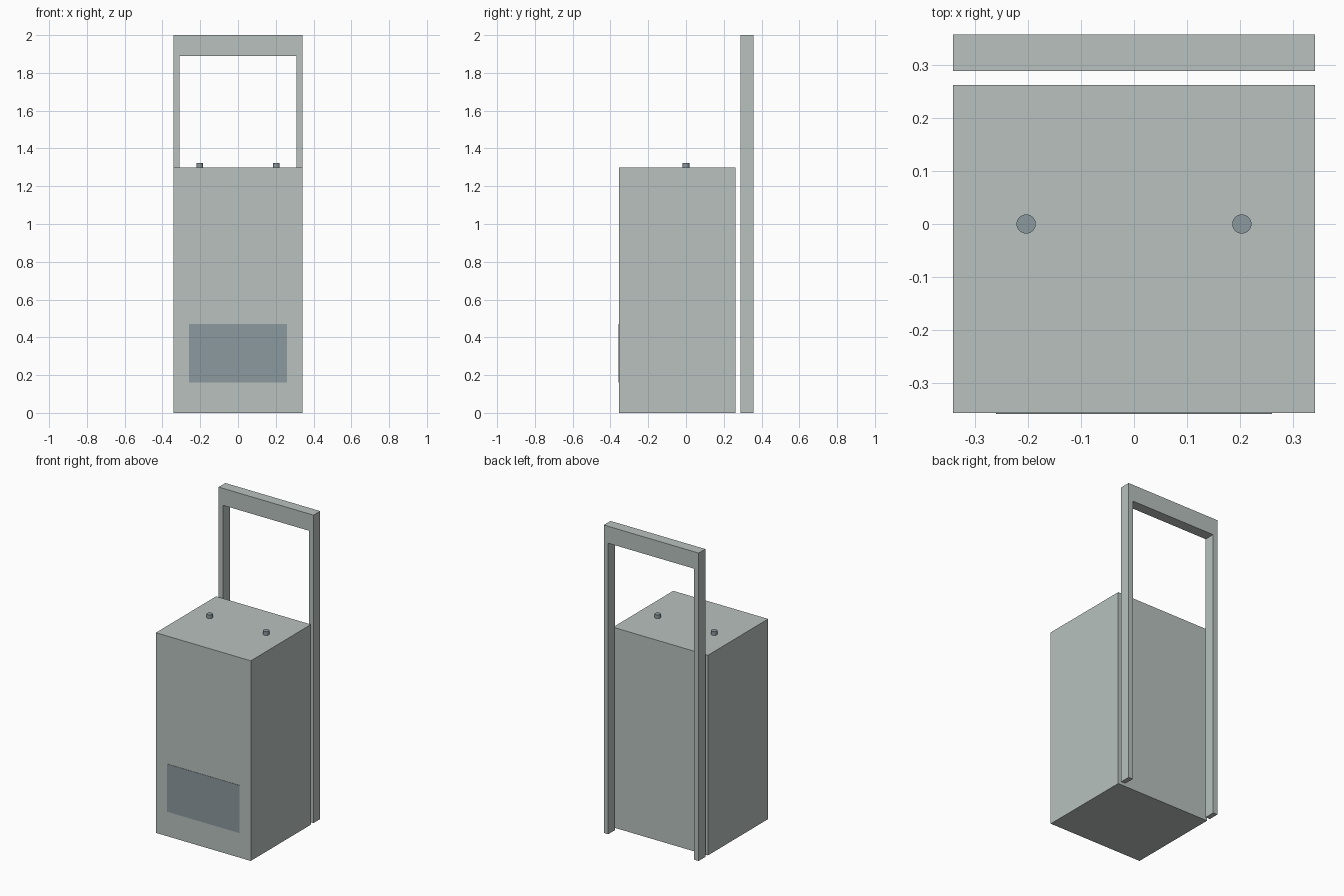
import bpy, bmesh
from mathutils import Vector

cube = bpy.data.objects.get("Cube")
if cube:
    bpy.data.objects.remove(cube, do_unlink=True)


def make_material(name, rgb):
    mat = bpy.data.materials.new(name)
    mat.use_nodes = True
    color = (*rgb, 1.0)
    mat.diffuse_color = color
    mat.node_tree.nodes["Principled BSDF"].inputs["Base Color"].default_value = color
    return mat


def finish(name, bm, mat):
    bmesh.ops.recalc_face_normals(bm, faces=bm.faces)
    mesh = bpy.data.meshes.new(name)
    bm.to_mesh(mesh)
    bm.free()
    mesh.materials.append(mat)
    obj = bpy.data.objects.new(name, mesh)
    bpy.context.collection.objects.link(obj)
    return obj


def box(name, low, high, mat):
    low, high = Vector(low), Vector(high)
    bm = bmesh.new()
    bmesh.ops.create_cube(bm, size=1)
    bmesh.ops.scale(bm, vec=high - low, verts=bm.verts)
    bmesh.ops.translate(bm, vec=(low + high) / 2, verts=bm.verts)
    return finish(name, bm, mat)


light_grey = make_material("light grey", (0.48, 0.535, 0.515))
blue_grey = make_material("blue grey", (0.26, 0.32, 0.345))

HALF = 0.341        # half width of cabinet and frame
FRONT = -0.356
TOP = 1.30

# Cabinet and its front panel
box("cabinet", (-HALF, FRONT, 0), (HALF, 0.262, TOP), light_grey)
box("front_panel", (-0.26, FRONT - 0.002, 0.16), (0.26, FRONT + 0.002, 0.47), blue_grey)

# Rear handle frame: an upside-down U outline given thickness
inner, bar = HALF - 0.032, 1.89
outline = [(-HALF, 0), (-HALF, 2), (HALF, 2), (HALF, 0),
           (inner, 0), (inner, bar), (-inner, bar), (-inner, 0)]
bm = bmesh.new()
face = bm.faces.new([bm.verts.new((x, 0.288, z)) for x, z in outline])
extruded = bmesh.ops.extrude_face_region(bm, geom=[face])["geom"]
bmesh.ops.translate(bm, vec=(0, 0.069, 0),
                    verts=[v for v in extruded if isinstance(v, bmesh.types.BMVert)])
finish("handle_frame", bm, light_grey)

# Two small knobs on the lid
for side, x in (("right", -0.203), ("left", 0.203)):
    bm = bmesh.new()
    bmesh.ops.create_cone(bm, cap_ends=True, segments=32, radius1=0.018,
                          radius2=0.018, depth=0.03)
    bmesh.ops.translate(bm, vec=(x, 0, TOP + 0.009), verts=bm.verts)
    knob = finish(side + "_knob", bm, blue_grey)
    bpy.ops.object.select_all(action="DESELECT")
    knob.select_set(True)
    bpy.context.view_layer.objects.active = knob
    bpy.ops.object.shade_smooth_by_angle()
